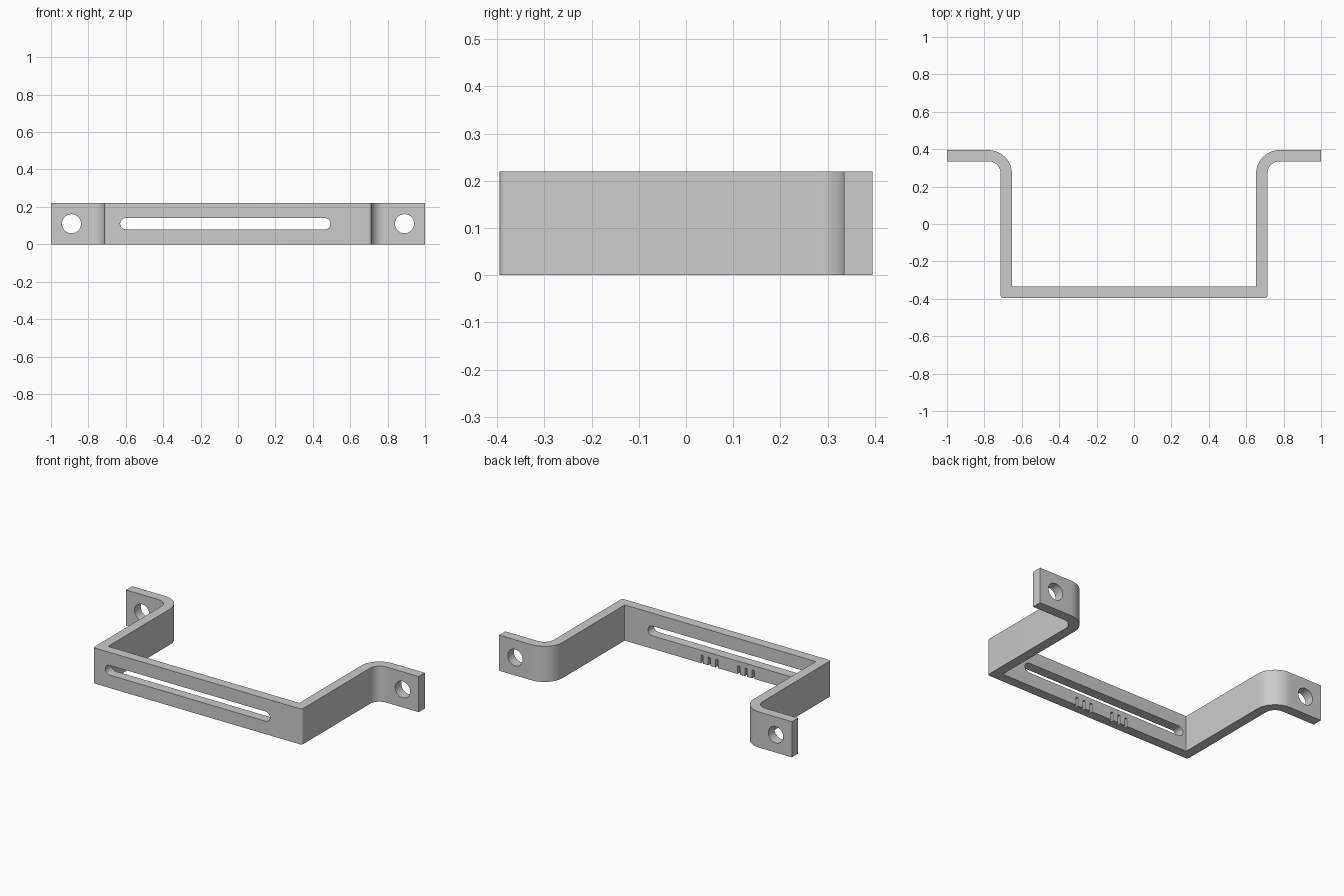
import bpy
import bmesh
from math import cos, sin, radians
from mathutils import Matrix

cube = bpy.data.objects.get("Cube")
if cube:
    bpy.data.objects.remove(cube, do_unlink=True)

HEIGHT = 0.22
THICK = 0.06
BACK = 0.395          # flange rear face, and front face at -BACK
ARM = 0.653           # inner face of each arm
MID = HEIGHT / 2

metal = bpy.data.materials.new("grey metal")
metal.use_nodes = True
grey = (0.6, 0.6, 0.6, 1)
metal.diffuse_color = grey
metal.node_tree.nodes["Principled BSDF"].inputs["Base Color"].default_value = grey


def arc(cx, cy, r, start, end, steps=12):
    angles = [radians(start + (end - start) * i / steps) for i in range(steps + 1)]
    return [(cx + r * cos(a), cy + r * sin(a)) for a in angles]


def prism(name, outline, depth, matrix=Matrix()):
    """Extrude a flat outline upwards by depth, then place it."""
    bm = bmesh.new()
    face = bm.faces.new([bm.verts.new((x, y, 0)) for x, y in outline])
    top = bmesh.ops.extrude_face_region(bm, geom=[face])["geom"]
    bmesh.ops.translate(bm, vec=(0, 0, depth),
                        verts=[v for v in top if isinstance(v, bmesh.types.BMVert)])
    bmesh.ops.transform(bm, matrix=matrix, verts=bm.verts)
    bmesh.ops.recalc_face_normals(bm, faces=bm.faces)
    mesh = bpy.data.meshes.new(name)
    bm.to_mesh(mesh)
    bm.free()
    mesh.materials.append(metal)
    obj = bpy.data.objects.new(name, mesh)
    bpy.context.collection.objects.link(obj)
    return obj


# Bent strap: half of the plan outline, mirrored across x
bend_x, bend_y, bend_r = ARM + 0.125, BACK - 0.125, 0.125
corner = 0.015
half = [(ARM, -BACK + THICK)]
half += arc(bend_x, bend_y, bend_r, 180, 90)
half += [(1, BACK), (1, BACK - THICK)]
half += arc(bend_x, bend_y, bend_r - THICK, 90, 180)
half += arc(ARM + THICK - corner, -BACK + corner, corner, 0, -90, 5)
bracket = prism("bracket", half + [(-x, y) for x, y in reversed(half)], HEIGHT)

# Cutters running front to back: screw holes and the long slot
cutters = []


def cut_along_y(name, outline, y, depth):
    place = Matrix.Translation((0, y, 0)) @ Matrix.Rotation(radians(90), 4, "X")
    cutters.append(prism(name, outline, depth, place))


for side, x in (("left", 0.89), ("right", -0.89)):
    cut_along_y(side + "_screw_hole", arc(x, MID, 0.051, 0, 360, 40)[:-1], BACK + 0.05, 0.2)

slot_r = 0.03
slot = arc(0.495 - slot_r, MID, slot_r, -90, 90) + arc(-0.63 + slot_r, MID, slot_r, 90, 270)
cut_along_y("long_slot", slot, -BACK + 0.1, 0.2)

# Two groups of three shallow notches low on the inner face of the front bar
notch_w, notch_h, notch_d = 0.016, 0.05, 0.02
for centre in (0.075, -0.175):
    for step in (-0.05, 0, 0.05):
        x = centre + step
        box = [(x - notch_w / 2, -0.02), (x + notch_w / 2, -0.02),
               (x + notch_w / 2, notch_h), (x - notch_w / 2, notch_h)]
        cut_along_y("notch", box, -BACK + THICK + 0.02, notch_d + 0.02)

# Apply all cuts, then drop the cutters
bpy.context.view_layer.objects.active = bracket
for cutter in cutters:
    cutter.hide_render = True
    cut = bracket.modifiers.new("cut", "BOOLEAN")
    cut.operation = "DIFFERENCE"
    cut.solver = "EXACT"
    cut.object = cutter
    bpy.ops.object.modifier_apply(modifier=cut.name)
for cutter in cutters:
    bpy.data.objects.remove(cutter, do_unlink=True)

bpy.ops.object.select_all(action="DESELECT")
bracket.select_set(True)
bpy.ops.object.shade_smooth_by_angle(angle=radians(30))
